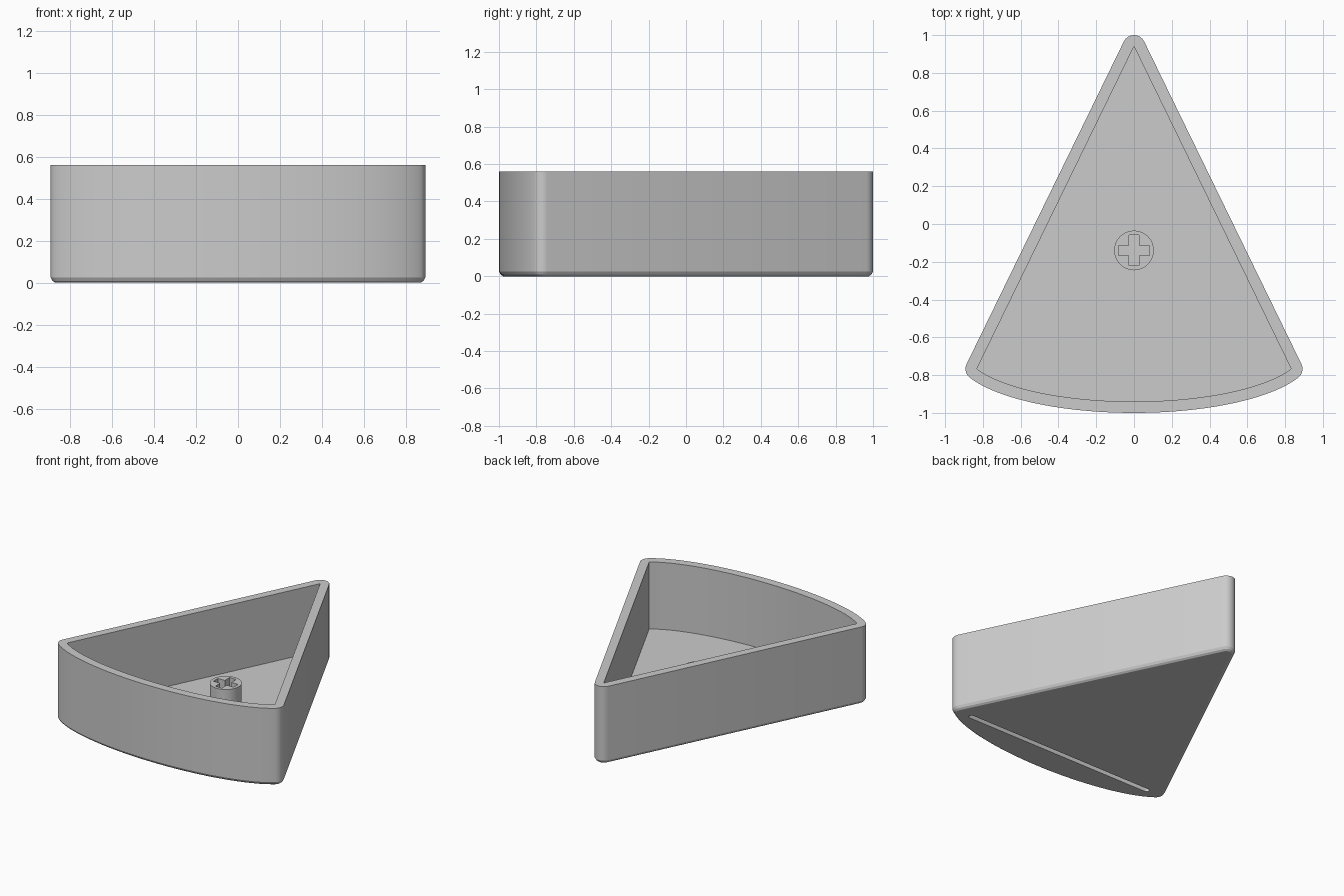
import bpy, bmesh
from math import sin, cos, pi, atan2, asin, radians

if "Cube" in bpy.data.objects:
    bpy.data.objects.remove(bpy.data.objects["Cube"])

grey = bpy.data.materials.new("plain grey")
grey.use_nodes = True
COLOUR = (0.6, 0.6, 0.6, 1)
grey.diffuse_color = COLOUR
grey.node_tree.nodes["Principled BSDF"].inputs["Base Color"].default_value = COLOUR

# Wedge outline: straight sides meeting at a tip, elliptical crust in front
CORNER_X, CORNER_Y, TIP_Y = 0.832, -0.765, 0.94
ELL_A, ELL_B, ELL_Y = 0.90, 0.28, -0.66
FLOOR, HEIGHT, WALL = 0.075, 0.56, 0.06


def outline(d):
    """Wedge outline pushed outwards by d, with round corners."""
    pts = []
    end = asin(CORNER_X / ELL_A)
    for i in range(49):
        t = end * (i / 24 - 1)
        x, y = ELL_A * sin(t), ELL_Y - ELL_B * cos(t)
        a = atan2(-cos(t) / ELL_B, sin(t) / ELL_A)
        pts.append((x + d * cos(a), y + d * sin(a)))
    side = atan2(CORNER_X, TIP_Y - CORNER_Y)
    fans = [(CORNER_X, y, a, side), (0, TIP_Y, side, pi - side),
            (-CORNER_X, y, pi - side, pi - a)]
    for cx, cy, a0, a1 in fans:
        for i in range(9):
            b = a0 + (a1 - a0) * i / 8
            pts.append((cx + d * cos(b), cy + d * sin(b)))
    return pts


def loft(name, loops):
    """Closed solid skinned through (points, z) loops."""
    bm = bmesh.new()
    rings = [[bm.verts.new((x, y, z)) for x, y in pts] for pts, z in loops]
    for lo, hi in zip(rings, rings[1:]):
        n = len(lo)
        for i in range(n):
            j = (i + 1) % n
            bm.faces.new((lo[i], lo[j], hi[j], hi[i]))
    bm.faces.new(rings[0][::-1])
    bm.faces.new(rings[-1])
    bmesh.ops.remove_doubles(bm, verts=bm.verts, dist=0.0001)
    bmesh.ops.recalc_face_normals(bm, faces=bm.faces)
    mesh = bpy.data.meshes.new(name)
    bm.to_mesh(mesh)
    bm.free()
    mesh.materials.append(grey)
    ob = bpy.data.objects.new(name, mesh)
    bpy.context.collection.objects.link(ob)
    return ob


def select(ob):
    bpy.ops.object.select_all(action='DESELECT')
    ob.select_set(True)
    bpy.context.view_layer.objects.active = ob


def cut(ob, cutter):
    mod = ob.modifiers.new("cut", 'BOOLEAN')
    mod.operation = 'DIFFERENCE'
    mod.solver = 'EXACT'
    mod.object = cutter
    select(ob)
    bpy.ops.object.modifier_apply(modifier=mod.name)
    bpy.data.objects.remove(cutter)


# Tray with softened bottom edge, open on top
tray = loft("wedge_tray", [
    (outline(WALL - 0.022), 0), (outline(WALL - 0.009), 0.009),
    (outline(WALL), 0.025), (outline(WALL), HEIGHT),
    (outline(0), HEIGHT), (outline(0), FLOOR)])

# Thin straight groove underneath, with round ends
r, half = 0.018, 0.75
slot = [(s * half + r * cos(a), CORNER_Y + r * sin(a))
        for s, start in ((1, -pi / 2), (-1, pi / 2))
        for a in [start + pi * i / 8 for i in range(9)]]
cut(tray, loft("groove_cutter", [(slot, -0.05), (slot, 0.03)]))

# Round mounting post with a cross-shaped socket
POST_Y, POST_TOP = -0.14, 0.255
circle = [(0.105 * cos(2 * pi * i / 48), POST_Y + 0.105 * sin(2 * pi * i / 48))
          for i in range(48)]
post = loft("mounting_post", [(circle, FLOOR - 0.01), (circle, POST_TOP)])
w, l = 0.026, 0.081
quarter = [(l, -w), (l, w), (w, w)]
cross = []
for k in range(4):
    c, s = round(cos(k * pi / 2)), round(sin(k * pi / 2))
    cross += [(x * c - y * s, POST_Y + x * s + y * c) for x, y in quarter]
cut(post, loft("socket_cutter", [(cross, FLOOR + 0.001), (cross, HEIGHT)]))

for ob in (tray, post):
    select(ob)
    bpy.ops.object.shade_smooth_by_angle(angle=radians(22))
